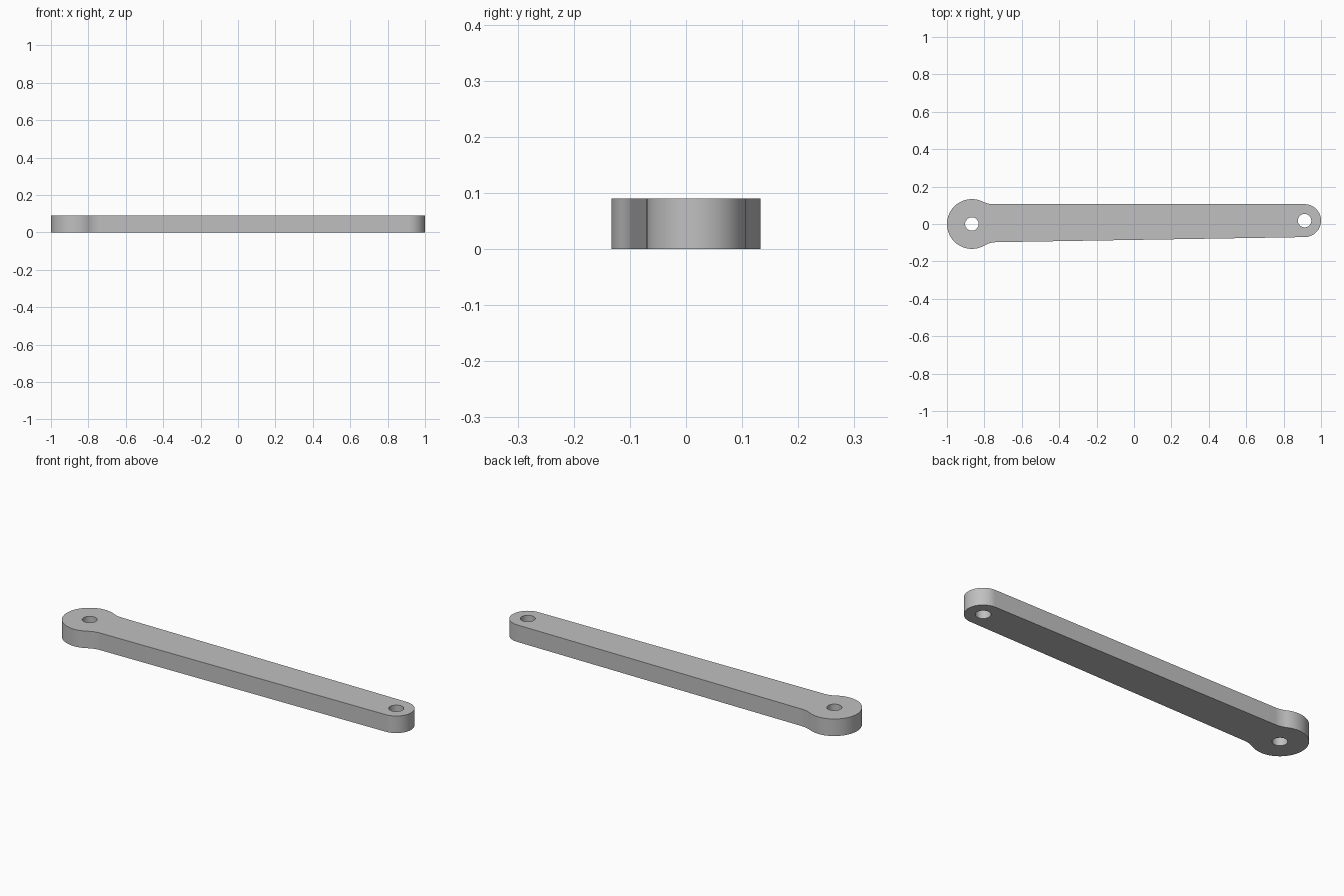
import bpy, bmesh
from math import pi, sqrt, sin, cos, atan2
from mathutils import Vector

cube = bpy.data.objects.get("Cube")
if cube:
    bpy.data.objects.remove(cube, do_unlink=True)

THICK = 0.09
BIG, BIG_R = Vector((-0.867, 0)), 0.133
SMALL, SMALL_R = Vector((0.912, 0.018)), 0.088
HOLE_R, FILLET_R = 0.036, 0.13
TAPER = 0.0165


def arc(centre, radius, start, end, steps):
    """Points along an arc, both ends included."""
    angles = [start + (end - start) * i / steps for i in range(steps + 1)]
    return [centre + radius * Vector((cos(a), sin(a))) for a in angles]


def fillet_centre(normal, along):
    """Centre of the concave blend between the big eye and a bar edge."""
    rise = normal.dot(SMALL - BIG) + SMALL_R + FILLET_R
    run = sqrt((BIG_R + FILLET_R) ** 2 - rise ** 2)
    return BIG + normal * rise + along * run


# Outline: big eye, lower blend, small eye, upper blend
upper = fillet_centre(Vector((0, 1)), Vector((1, 0)))
lower = fillet_centre(Vector((sin(TAPER), -cos(TAPER))), Vector((cos(TAPER), sin(TAPER))))
up_a = atan2(upper.y - BIG.y, upper.x - BIG.x)
low_a = atan2(lower.y - BIG.y, lower.x - BIG.x)
outline = arc(BIG, BIG_R, up_a, low_a + 2 * pi, 56)
outline += arc(lower, FILLET_R, low_a + pi, pi / 2 + TAPER, 12)[1:]
outline += arc(SMALL, SMALL_R, TAPER - pi / 2, pi / 2, 36)
outline += arc(upper, FILLET_R, -pi / 2, up_a - pi, 12)[:-1]
holes = [arc(c, HOLE_R, 0, 2 * pi, 40)[:-1] for c in (BIG, SMALL)]

# Fill the profile around the holes and extrude it
bm = bmesh.new()
edges = []
for loop in [outline] + holes:
    verts = [bm.verts.new((p.x, p.y, 0)) for p in loop]
    edges += [bm.edges.new((v, verts[i - 1])) for i, v in enumerate(verts)]
bmesh.ops.triangle_fill(bm, edges=edges, use_beauty=True, normal=(0, 0, 1))
top = bmesh.ops.extrude_face_region(bm, geom=bm.faces[:], use_keep_orig=True)
bmesh.ops.translate(bm, vec=(0, 0, THICK),
                    verts=[g for g in top["geom"] if isinstance(g, bmesh.types.BMVert)])
bmesh.ops.recalc_face_normals(bm, faces=bm.faces[:])
mesh = bpy.data.meshes.new("link_arm")
bm.to_mesh(mesh)
bm.free()

# Plain grey metal
grey = bpy.data.materials.new("grey_metal")
grey.use_nodes = True
colour = (0.527, 0.527, 0.527, 1)
grey.diffuse_color = colour
grey.node_tree.nodes["Principled BSDF"].inputs["Base Color"].default_value = colour
mesh.materials.append(grey)

link = bpy.data.objects.new("link_arm", mesh)
bpy.context.collection.objects.link(link)
bpy.ops.object.select_all(action="DESELECT")
link.select_set(True)
bpy.context.view_layer.objects.active = link
bpy.ops.object.shade_smooth_by_angle(angle=pi / 6)
